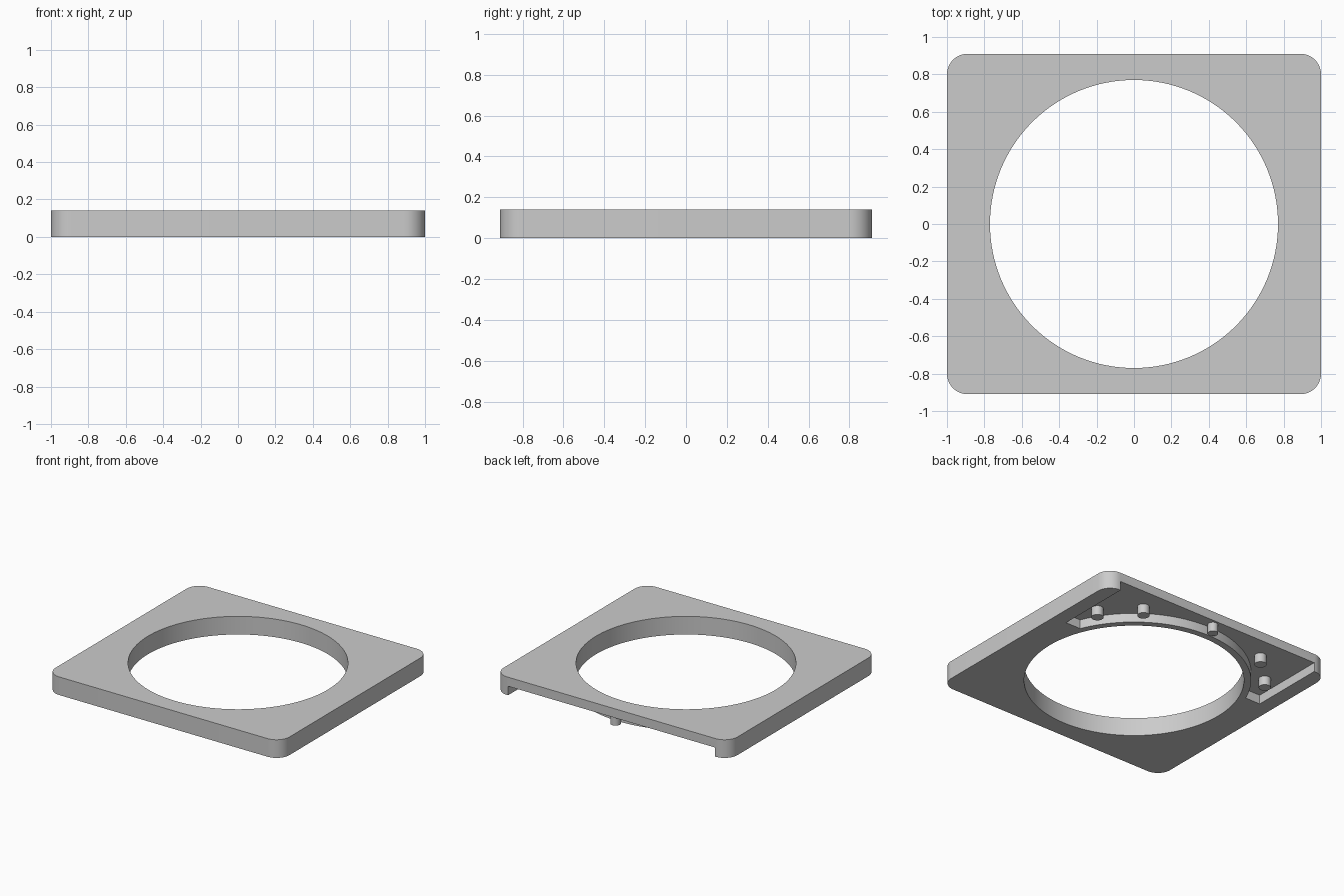
import bpy, bmesh, math

cube = bpy.data.objects.get("Cube")
if cube:
    bpy.data.objects.remove(cube, do_unlink=True)

HALF_X, HALF_Y, HEIGHT = 1.0, 0.91, 0.14
CORNER, HOLE, RIM = 0.11, 0.77, 0.82
POCKET_X, POCKET_Y, POCKET_TOP = 0.885, 0.315, 0.07

grey = bpy.data.materials.new("light_grey")
grey.use_nodes = True
colour = (0.6, 0.6, 0.6, 1)
grey.diffuse_color = colour
grey.node_tree.nodes["Principled BSDF"].inputs["Base Color"].default_value = colour


def prism(name, outline, z0, z1):
    """Extrude a flat outline from z0 up to z1."""
    bm = bmesh.new()
    face = bm.faces.new([bm.verts.new((x, y, z0)) for x, y in outline])
    top = bmesh.ops.extrude_face_region(bm, geom=[face])["geom"]
    verts = [v for v in top if isinstance(v, bmesh.types.BMVert)]
    bmesh.ops.translate(bm, verts=verts, vec=(0, 0, z1 - z0))
    bmesh.ops.recalc_face_normals(bm, faces=bm.faces)
    mesh = bpy.data.meshes.new(name)
    bm.to_mesh(mesh)
    bm.free()
    mesh.materials.append(grey)
    obj = bpy.data.objects.new(name, mesh)
    bpy.context.collection.objects.link(obj)
    return obj


def arc(cx, cy, r, start, sweep, steps):
    angles = [math.radians(start + sweep * i / steps) for i in range(steps + 1)]
    return [(cx + r * math.cos(a), cy + r * math.sin(a)) for a in angles]


def circle(r, steps, cx=0, cy=0):
    return arc(cx, cy, r, 0, 360, steps)[:-1]


def cut(target, cutter):
    """Subtract the cutter, then remove it."""
    mod = target.modifiers.new("cut", 'BOOLEAN')
    mod.operation, mod.solver, mod.object = 'DIFFERENCE', 'EXACT', cutter
    bpy.ops.object.select_all(action='DESELECT')
    bpy.context.view_layer.objects.active = target
    target.select_set(True)
    bpy.ops.object.modifier_apply(modifier=mod.name)
    bpy.data.objects.remove(cutter, do_unlink=True)


def smooth(obj):
    bpy.ops.object.select_all(action='DESELECT')
    bpy.context.view_layer.objects.active = obj
    obj.select_set(True)
    bpy.ops.object.shade_smooth_by_angle(angle=math.radians(30))


# Square plate with rounded corners
outline = []
for i, (sx, sy) in enumerate([(1, 1), (-1, 1), (-1, -1), (1, -1)]):
    outline += arc(sx * (HALF_X - CORNER), sy * (HALF_Y - CORNER), CORNER, 90 * i, 90, 12)
plate = prism("frame_plate", outline, 0, HEIGHT)

# Round opening
cut(plate, prism("opening_cutter", circle(HOLE, 128), -0.1, HEIGHT + 0.1))

# Underside pocket, open at the back, that leaves a thin rim round the opening
pocket = prism("pocket_cutter",
               [(-POCKET_X, POCKET_Y), (POCKET_X, POCKET_Y), (POCKET_X, 1.1), (-POCKET_X, 1.1)],
               -0.1, POCKET_TOP)
cut(pocket, prism("rim_cutter", circle(RIM, 128), -0.2, HEIGHT + 0.1))
cut(plate, pocket)
smooth(plate)

# Pegs standing in the pocket
pegs = [("middle_peg", 0, 0.86, 0.037)]
for side, s in (("left", 1), ("right", -1)):
    pegs += [(side + "_inner_peg", s * 0.535, 0.74, 0.043),
             (side + "_outer_peg", s * 0.765, 0.513, 0.043)]
for name, x, y, r in pegs:
    smooth(prism(name, circle(r, 32, x, y), 0, POCKET_TOP + 0.01))
